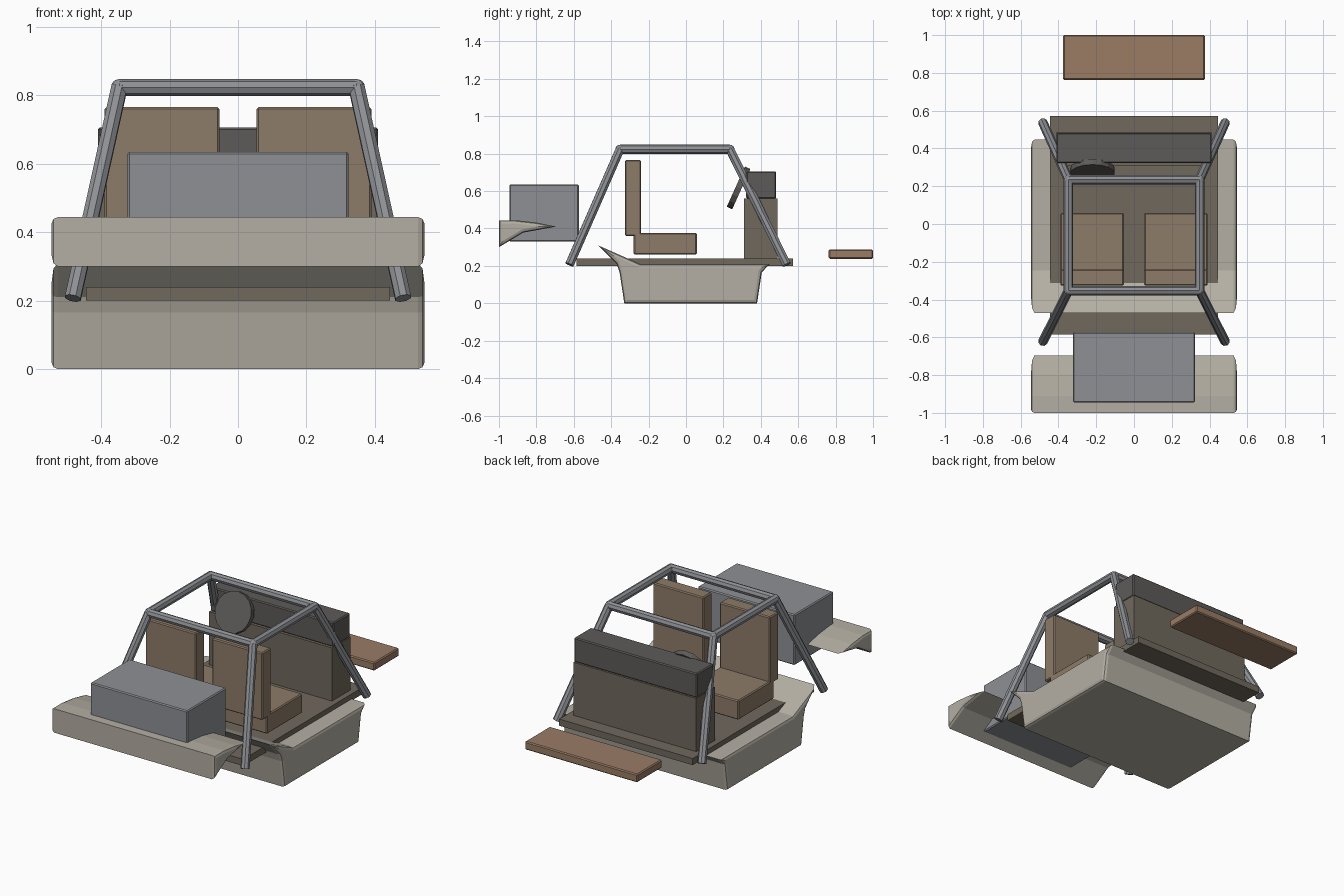
import bpy, bmesh, math
from mathutils import Vector

if "Cube" in bpy.data.objects:
    bpy.data.objects.remove(bpy.data.objects["Cube"])


def material(name, rgb):
    m = bpy.data.materials.new(name)
    m.diffuse_color = (*rgb, 1)
    m.use_nodes = True
    m.node_tree.nodes["Principled BSDF"].inputs["Base Color"].default_value = m.diffuse_color
    return m


CREAM = material("cream", (0.46, 0.43, 0.37))
TAN = material("tan", (0.27, 0.20, 0.14))
FLOOR = material("drab", (0.16, 0.14, 0.11))
STEEL = material("steel", (0.27, 0.28, 0.30))
DARK = material("charcoal", (0.11, 0.105, 0.10))
RUST = material("rust", (0.32, 0.20, 0.13))


def finish(bm, name, mat):
    bmesh.ops.recalc_face_normals(bm, faces=bm.faces[:])
    me = bpy.data.meshes.new(name)
    bm.to_mesh(me)
    bm.free()
    me.materials.append(mat)
    ob = bpy.data.objects.new(name, me)
    bpy.context.collection.objects.link(ob)
    return ob


def box(name, mat, lo, hi, bevel=0.006):
    bm = bmesh.new()
    bmesh.ops.create_cube(bm, size=1)
    for v in bm.verts:
        v.co = [(a + b) / 2 + c * (b - a) for a, b, c in zip(lo, hi, v.co)]
    if bevel:
        bmesh.ops.bevel(bm, geom=bm.edges[:], offset=bevel, segments=1, affect='EDGES')
    return finish(bm, name, mat)


def panel(name, mat, profile, half, bevel=0.018):
    # side profile (y, z) extruded across x, with softened side rims
    bm = bmesh.new()
    face = bm.faces.new([bm.verts.new((-half, y, z)) for y, z in profile])
    ext = bmesh.ops.extrude_face_region(bm, geom=[face], use_keep_orig=True)
    for v in ext["geom"]:
        if isinstance(v, bmesh.types.BMVert):
            v.co.x = half
    bmesh.ops.recalc_face_normals(bm, faces=bm.faces[:])
    rims = [e for e in bm.edges if abs(e.verts[0].co.x - e.verts[1].co.x) < 1e-5]
    bmesh.ops.bevel(bm, geom=rims, offset=bevel, segments=2, profile=0.5,
                    affect='EDGES', clamp_overlap=True)
    return finish(bm, name, mat)


def rod(name, mat, a, b, r, sides=8):
    a, b = Vector(a), Vector(b)
    d = b - a
    bm = bmesh.new()
    bmesh.ops.create_cone(bm, cap_ends=True, segments=sides, radius1=r, radius2=r, depth=d.length)
    rot = d.to_track_quat('Z', 'Y').to_matrix().to_4x4()
    bm.transform(rot)
    bmesh.ops.translate(bm, verts=bm.verts[:], vec=(a + b) / 2)
    return finish(bm, name, mat)


# Body shells
panel("body_tub", CREAM, [(-0.33, 0), (0.38, 0), (0.405, 0.165), (0.447, 0.21),
                          (-0.245, 0.21), (-0.47, 0.31), (-0.37, 0.21), (-0.355, 0.165)], 0.545)
panel("nose_fender", CREAM, [(-1, 0.30), (-0.87, 0.378), (-0.695, 0.41), (-0.80, 0.432),
                             (-0.91, 0.444), (-1, 0.444)], 0.545)

# Flat structure
box("floor_plate", FLOOR, (-0.445, -0.585, 0.20), (0.445, 0.572, 0.24), 0)
box("engine_block", STEEL, (-0.323, -0.945, 0.33), (0.323, -0.573, 0.635))
box("bulkhead", FLOOR, (-0.41, 0.31, 0.24), (0.41, 0.488, 0.56), 0)
box("dashboard", DARK, (-0.41, 0.322, 0.56), (0.41, 0.482, 0.706))
box("tail_board", RUST, (-0.375, 0.763, 0.238), (0.375, 1.0, 0.288))

# Seats
for side, x in (("left", -0.222), ("right", 0.222)):
    box(side + "_seat_cushion", TAN, (x - 0.168, -0.28, 0.26), (x + 0.168, 0.058, 0.376))
    box(side + "_seat_back", TAN, (x - 0.168, -0.326, 0.36), (x + 0.168, -0.241, 0.766))

# Steering wheel
c, n = Vector((-0.22, 0.281, 0.617)), Vector((0, -0.91, 0.41)) * 0.016
rod("steering_wheel", DARK, c - n, c + n, 0.118, 16)

# Roll cage: four splayed legs and a roof frame
R, X, Z, YF, YB = 0.025, 0.347, 0.823, -0.353, 0.235
for side, s in (("left", -1), ("right", 1)):
    rod(side + "_front_cage_leg", STEEL, (s * 0.483, -0.623, 0.207), (s * X, YF, Z), R)
    rod(side + "_rear_cage_leg", STEEL, (s * 0.483, 0.538, 0.207), (s * X, YB, Z), R)
    rod(side + "_roof_rail", STEEL, (s * X, YF, Z), (s * X, YB, Z), R)
for end, y in (("front", YF), ("rear", YB)):
    rod(end + "_roof_bar", STEEL, (-X, y, Z), (X, y, Z), R)
    # Rounded corner joints
    for s in (-1, 1):
        bm = bmesh.new()
        bmesh.ops.create_uvsphere(bm, u_segments=8, v_segments=6, radius=R)
        bmesh.ops.translate(bm, verts=bm.verts[:], vec=(s * X, y, Z))
        finish(bm, end + ("_left" if s < 0 else "_right") + "_cage_joint", STEEL)
